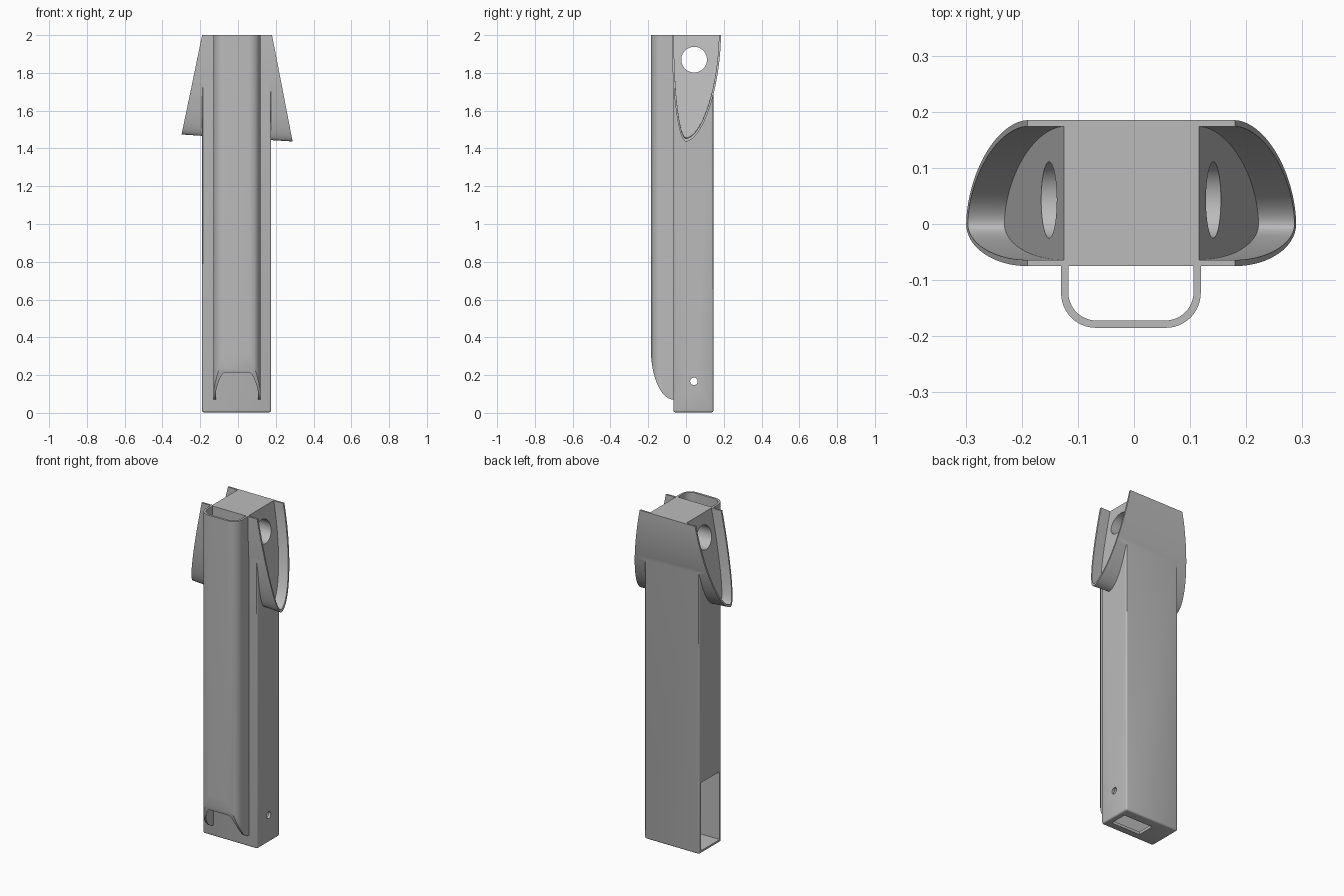
import bpy, bmesh, math
from math import cos, sin, pi

cube = bpy.data.objects.get("Cube")
if cube:
    bpy.data.objects.remove(cube, do_unlink=True)

GREY = (0.5, 0.5, 0.5, 1)
mat = bpy.data.materials.new("plain grey")
mat.use_nodes = True
mat.diffuse_color = GREY
mat.node_tree.nodes["Principled BSDF"].inputs["Base Color"].default_value = GREY


def loft(name, ring_a, ring_b):
    """Closed solid between two matching rings of points."""
    bm = bmesh.new()
    a = [bm.verts.new(p) for p in ring_a]
    b = [bm.verts.new(p) for p in ring_b]
    bm.faces.new(a)
    bm.faces.new(b)
    n = len(a)
    for i in range(n):
        j = (i + 1) % n
        bm.faces.new((a[i], a[j], b[j], b[i]))
    bmesh.ops.recalc_face_normals(bm, faces=bm.faces)
    mesh = bpy.data.meshes.new(name)
    bm.to_mesh(mesh)
    bm.free()
    mesh.materials.append(mat)
    ob = bpy.data.objects.new(name, mesh)
    bpy.context.collection.objects.link(ob)
    return ob


def box(name, x0, x1, y0, y1, z0, z1):
    base = [(x0, y0), (x1, y0), (x1, y1), (x0, y1)]
    return loft(name, [(x, y, z0) for x, y in base], [(x, y, z1) for x, y in base])


def rod(name, x0, x1, y, z, r, n=48):
    ring = [(y + r * cos(2 * pi * i / n), z + r * sin(2 * pi * i / n)) for i in range(n)]
    return loft(name, [(x0, *p) for p in ring], [(x1, *p) for p in ring])


def apply_modifier(ob, mod):
    bpy.ops.object.select_all(action='DESELECT')
    bpy.context.view_layer.objects.active = ob
    ob.select_set(True)
    bpy.ops.object.modifier_apply(modifier=mod.name)


def combine(ob, other, operation):
    mod = ob.modifiers.new("combine", 'BOOLEAN')
    mod.operation = operation
    mod.solver = 'EXACT'
    mod.object = other
    apply_modifier(ob, mod)
    bpy.data.objects.remove(other, do_unlink=True)


def smooth(ob):
    bpy.ops.object.select_all(action='DESELECT')
    bpy.context.view_layer.objects.active = ob
    ob.select_set(True)
    bpy.ops.object.shade_smooth_by_angle(angle=math.radians(30))


# Scoop outline as (y, depth below the top)
def scoop(back, front, depth, steps=24):
    pts = []
    for i in range(2 * steps + 1):
        t = pi * i / (2 * steps)
        reach, power = (back, 1.8) if i < steps else (-front, 2.0)
        c = max(abs(cos(t)), 1e-6) ** (2 / power)
        s = max(sin(t), 0) ** (2 / power)
        pts.append((reach * c, depth * s))
    return pts


def slanted(pts, x_top, slope):
    """Put an outline on a leaning plane; the lower edge drops slightly toward +x."""
    ring = []
    for y, d in pts:
        x = x_top + slope * d
        ring.append((x, y, 2 - d * (1 + 0.115 * x)))
    return ring


# Body: upright case with soft edges
body = box("body", -0.19, 0.176, -0.067, 0.145, 0.003, 1.88)
bevel = body.modifiers.new("soft_edges", 'BEVEL')
bevel.width = 0.01
bevel.segments = 3
apply_modifier(body, bevel)

# Flared head
outline = scoop(0.185, 0.075, 0.545)
head = loft("head", slanted(outline, -0.19, -0.2), slanted(outline, 0.18, 0.2))
combine(body, head, 'UNION')

# Side pockets, open at the top
inner = scoop(0.174, 0.064, 0.53)
inner = [(inner[0][0], -0.1)] + inner + [(inner[-1][0], -0.1)]
for side, floor in ((-1, -0.125), (1, 0.116)):
    pocket = loft("pocket", slanted(inner, floor, 0.2 * side),
                  slanted(inner, floor + 0.25 * side, 0.2 * side))
    combine(body, pocket, 'DIFFERENCE')

# Cross hole, lower chamber, pin hole and floor slot
for cutter in (
    rod("cross_hole", -0.5, 0.5, 0.043, 1.87, 0.068),
    box("chamber", -0.3, 0.16, -0.05, 0.13, 0.02, 0.43),
    rod("pin_hole", 0.1, 0.3, 0.042, 0.167, 0.02, 24),
    box("floor_slot", -0.055, 0.142, -0.02, 0.088, -0.1, 0.1),
):
    combine(body, cutter, 'DIFFERENCE')
smooth(body)

# Small stop inside the chamber
box("chamber_stop", -0.17, -0.14, 0.1, 0.135, 0.015, 0.09)


# Front channel: bent strip, open at the top
def bend(inset, r, steps=12):
    x0, x1, y = -0.13 + inset, 0.119 - inset, -0.185 + inset
    pts = [(x0, -0.066)]
    for cx, start in ((x0 + r, pi), (x1 - r, 1.5 * pi)):
        for i in range(steps + 1):
            a = start + pi / 2 * i / steps
            pts.append((cx + r * cos(a), y + r + r * sin(a)))
    return pts + [(x1, -0.066)]


strip = bend(0, 0.062) + bend(0.013, 0.05)[::-1]
channel = loft("front_channel", [(x, y, 0.02) for x, y in strip],
               [(x, y, 2) for x, y in strip])

# Rounded lower end of the channel
side = [(0, 0.07)]
for i in range(25):
    a = pi / 2 * i / 24
    side.append((-0.065 - 0.121 * sin(a), 0.34 - 0.27 * cos(a)))
side += [(-0.186, 2.1), (0, 2.1)]
trim = loft("channel_trim", [(-0.4, *p) for p in side], [(0.4, *p) for p in side])
combine(channel, trim, 'INTERSECT')
smooth(channel)
